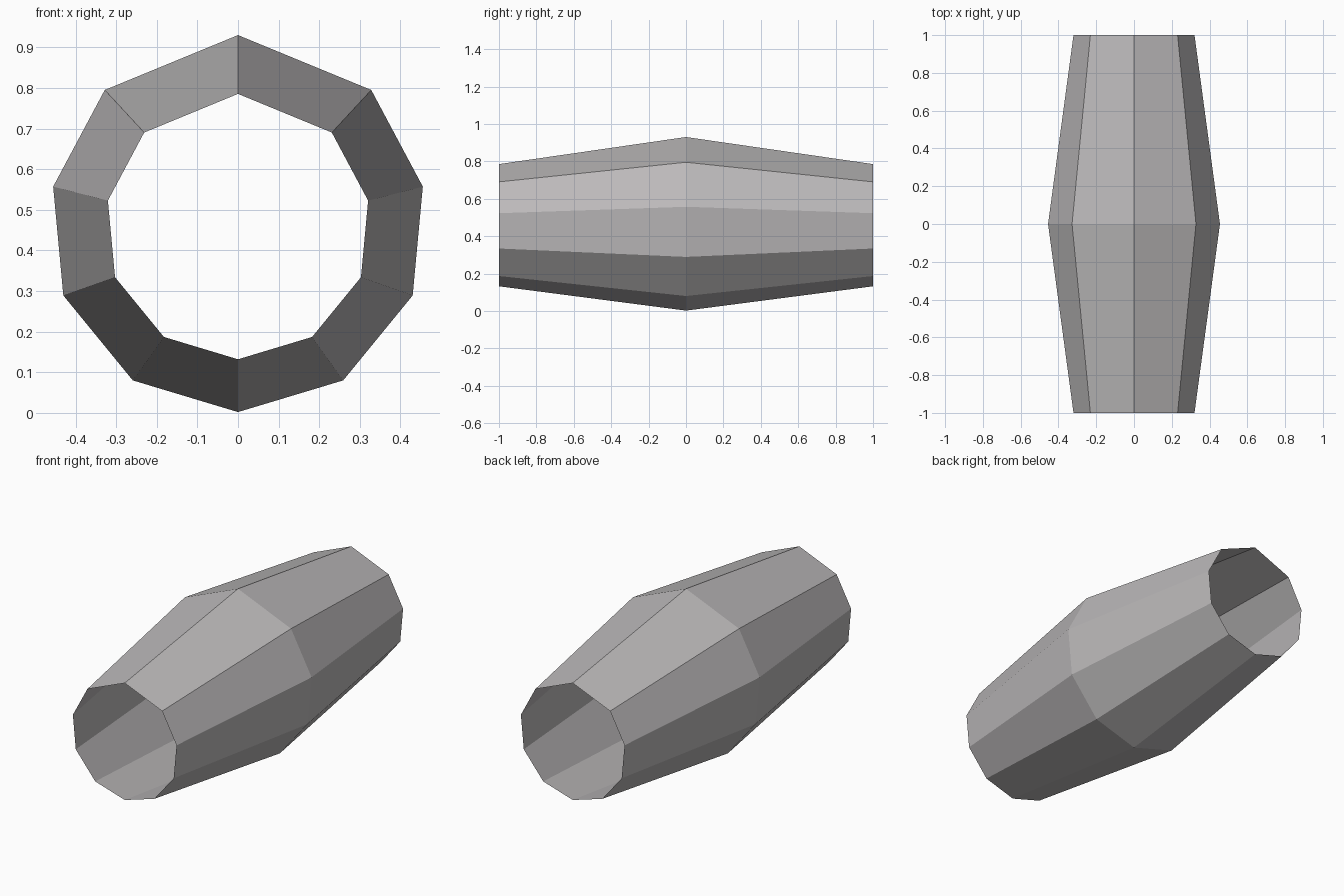
import bpy
import bmesh

if "Cube" in bpy.data.objects:
    bpy.data.objects.remove(bpy.data.objects["Cube"])

# Right half of the widest cross-section (x, z), top to bottom
HALF = [(0, 0.93), (0.328, 0.795), (0.455, 0.557),
        (0.43, 0.289), (0.259, 0.08), (0, 0.002)]
PROFILE = HALF + [(-x, z) for x, z in HALF[-2:0:-1]]
CENTRE_Z = 0.441
# Stations along the tube: (y, scale of the profile)
STATIONS = [(-1, 0.704), (0, 1.0), (1, 0.704)]

grey = bpy.data.materials.new("warm grey")
grey.diffuse_color = (0.5, 0.485, 0.49, 1)
grey.use_nodes = True
grey.node_tree.nodes["Principled BSDF"].inputs["Base Color"].default_value = grey.diffuse_color

# Open-ended, ten-sided tube that bulges in the middle
bm = bmesh.new()
rings = [[bm.verts.new((x * s, y, CENTRE_Z + (z - CENTRE_Z) * s))
          for x, z in PROFILE] for y, s in STATIONS]
n = len(PROFILE)
for a, b in zip(rings, rings[1:]):
    for i in range(n):
        j = (i + 1) % n
        bm.faces.new((a[i], a[j], b[j], b[i]))

# Make every face point away from the tube's axis
for f in bm.faces:
    f.normal_update()
    c = f.calc_center_median()
    if f.normal.x * c.x + f.normal.z * (c.z - CENTRE_Z) < 0:
        f.normal_flip()

mesh = bpy.data.meshes.new("barrel_tube")
bm.to_mesh(mesh)
bm.free()
mesh.materials.append(grey)
tube = bpy.data.objects.new("barrel_tube", mesh)
bpy.context.collection.objects.link(tube)
